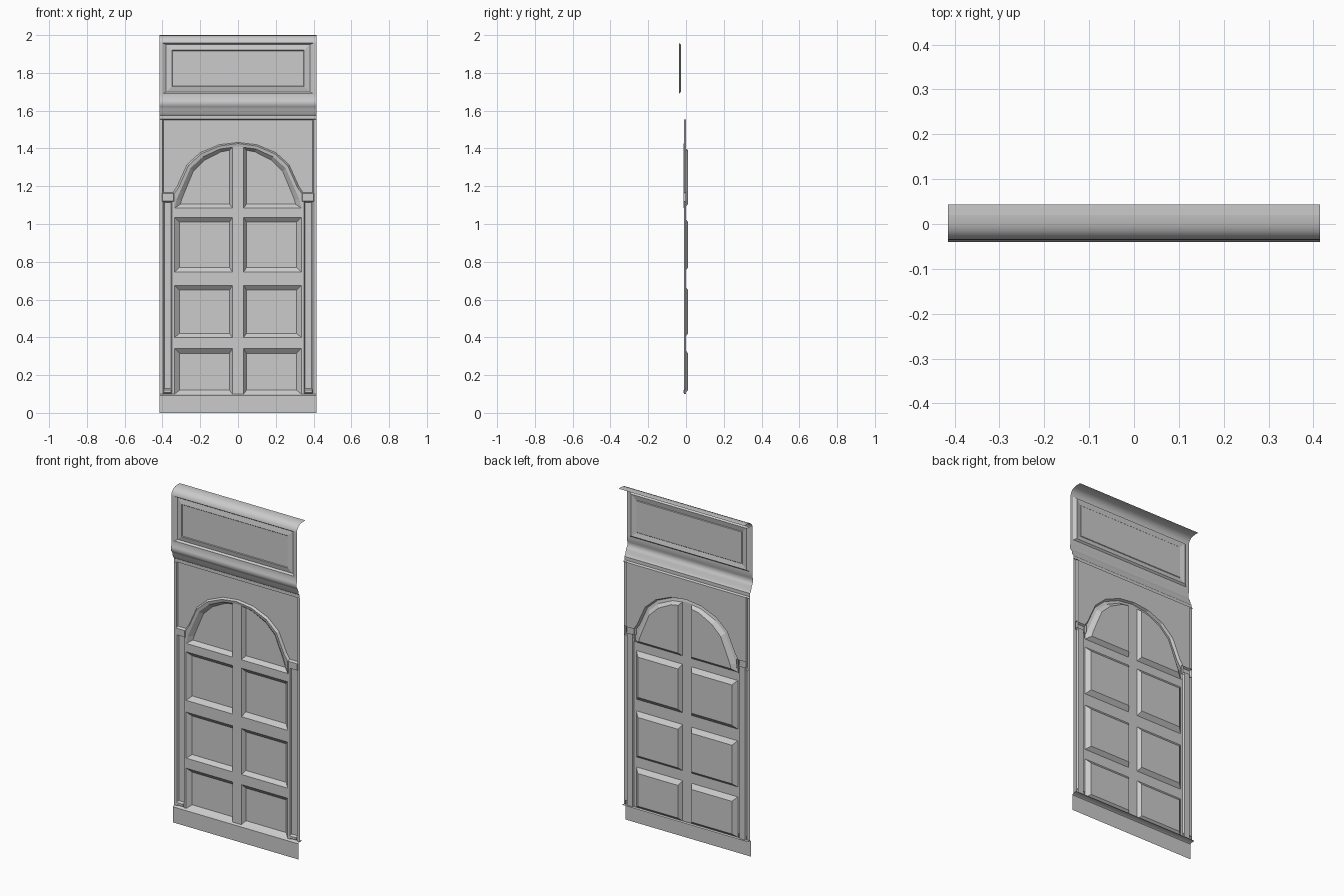
import bpy, bmesh, math

if "Cube" in bpy.data.objects:
    bpy.data.objects.remove(bpy.data.objects["Cube"])

W = 0.415                      # half width of the wall panel
FACE, DEEP = -0.01, 0.011      # bar face and pane depth


def finish(name, bm, mirror=True, smooth=None):
    bmesh.ops.remove_doubles(bm, verts=bm.verts, dist=1e-5)
    bm.normal_update()
    for f in bm.faces:         # everything faces the front
        if f.normal.y > 1e-4:
            f.normal_flip()
    me = bpy.data.meshes.new(name)
    bm.to_mesh(me)
    bm.free()
    ob = bpy.data.objects.new(name, me)
    bpy.context.collection.objects.link(ob)
    if mirror:
        m = ob.modifiers.new("mirror", 'MIRROR')
        m.use_clip = True
    if smooth:
        bpy.ops.object.select_all(action='DESELECT')
        ob.select_set(True)
        bpy.context.view_layer.objects.active = ob
        bpy.ops.object.shade_smooth_by_angle(angle=math.radians(smooth))
    return ob


def loft(bm, rows, closed=False, fill=False):
    """Bridge rows of equal length; optionally close each row and fill the last."""
    vs = [[bm.verts.new(p) for p in r] for r in rows]
    n = len(rows[0])
    for a, b in zip(vs, vs[1:]):
        for i in range(n if closed else n - 1):
            j = (i + 1) % n
            bm.faces.new((a[i], a[j], b[j], b[i]))
    if fill:
        bm.faces.new(vs[-1])


def at(pts, y):
    return [(x, y, z) for x, z in pts]


def rect(x0, x1, z0, z1):
    return [(x0, z0), (x1, z0), (x1, z1), (x0, z1)]


def moulding(name, prof, smooth=35):
    """Profile of (y, z) run across the full width."""
    bm = bmesh.new()
    loft(bm, [[(x, y, z) for y, z in prof] for x in (0, W)])
    finish(name, bm, smooth=smooth)


# Horizontal mouldings
moulding("base_board", [(-.022, 0), (-.022, .093), (-.016, .098), (.0, .1), (DEEP, .1)])
moulding("cornice", [(0, 1.55), (-.012, 1.555), (-.012, 1.575), (-.022, 1.588),
                     (-.025, 1.608), (-.034, 1.622), (-.04, 1.632), (-.04, 1.652),
                     (-.036, 1.66), (-.036, 1.69)])
moulding("top_cap", [(-.036, 1.96), (-.034, 1.97), (-.027, 1.982), (-.016, 1.992),
                     (0, 1.998), (.02, 2.0), (.043, 2.0)], 50)

# Raised upper panel in its frame
bm = bmesh.new()
steps = [(W, 1.69, 1.96, -.036), (.397, 1.691, 1.957, -.036), (.38, 1.70, 1.95, -.026),
         (.35, 1.727, 1.92, -.032), (.347, 1.73, 1.917, -.029)]
loft(bm, [at(rect(-x, x, a, b), y) for x, a, b, y in steps], True, True)
finish("upper_panel", bm, mirror=False)

# Recessed square panes with sloped sides
bm = bmesh.new()
for o0, o1, i0, i1 in [(.10, .34, .12, .315), (.40, .675, .42, .65), (.745, 1.035, .77, 1.01)]:
    loft(bm, [at(rect(.03, .335, o0, o1), FACE), at(rect(.045, .31, i0, i1), DEEP)], True, True)
finish("square_panes", bm)

# Flat faces of the bars
bm = bmesh.new()
for r in [(.03, .335, .34, .40), (.03, .335, .675, .745), (.03, .335, 1.035, 1.085)]:
    loft(bm, [at(rect(*r), FACE)], fill=True)
loft(bm, [at(rect(0, .03, .1, 1.41), FACE)], fill=True)
finish("window_bars", bm)

# Arch outlines, apex to springing
outer = [(0, 1.432), (.10, 1.42), (.20, 1.378), (.27, 1.315), (.322, 1.2), (.345, 1.165), (.345, 1.085)]
ridge = [(0, 1.426), (.098, 1.413), (.196, 1.371), (.263, 1.309), (.314, 1.195), (.338, 1.16), (.338, 1.085)]
inner = [(0, 1.41), (.095, 1.397), (.187, 1.355), (.252, 1.295), (.303, 1.18), (.325, 1.13), (.335, 1.085)]

# Arched panes
bm = bmesh.new()
glass = [(.045, 1.39), (.09, 1.382), (.176, 1.338), (.236, 1.28), (.282, 1.17), (.298, 1.13), (.305, 1.105)]
loft(bm, [at([(.03, 1.406)] + inner[1:] + [(.03, 1.085)], FACE),
          at(glass + [(.045, 1.105)], DEEP)], True, True)
finish("arched_panes", bm)

# Arch moulding
bm = bmesh.new()
loft(bm, [at(outer, 0), at(ridge, -.014), at(inner, FACE)])
finish("arch_moulding", bm)

# Spandrel above the arch, with its raised side border
bm = bmesh.new()
loft(bm, [at(outer[:-1] + [(.395, 1.165), (.395, 1.55), (0, 1.55)], 0)], fill=True)
finish("spandrel", bm)
bm = bmesh.new()
loft(bm, [[(x, y, z) for z in (1.13, 1.552)] for x, y in [(.395, 0), (.4, FACE), (W, FACE)]])
finish("side_border", bm)

# Fluted pilasters
bm = bmesh.new()
loft(bm, [[(x, y, z) for z in (.1, 1.13)] for x, y in
          [(.335, FACE), (.35, FACE), (.355, 0), (.39, 0), (.397, FACE), (W, FACE)]])
finish("pilasters", bm)

# Pilaster capitals and plinths
for name, x0, x1, z0, z1 in [("capitals", .335, .408, 1.115, 1.168), ("plinths", .347, .4, .1, .128)]:
    bm = bmesh.new()
    d = .007
    loft(bm, [at(rect(x0, x1, z0, z1), 0),
              at(rect(x0 + d, x1 - d, z0 + d, z1 - d), -.014)], True, True)
    finish(name, bm)
